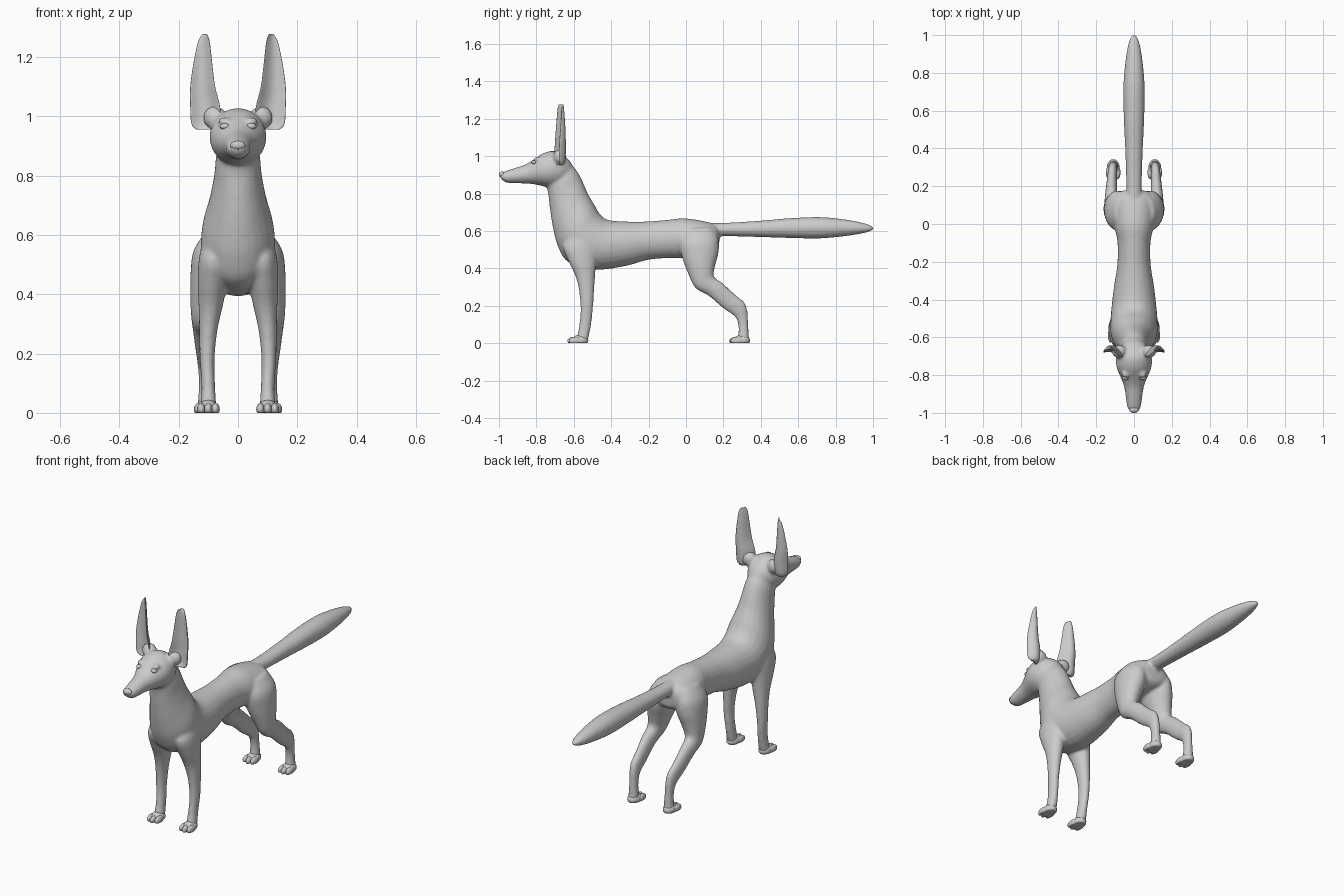
import bpy, bmesh
from math import cos, sin, pi
from mathutils import Vector, Matrix


def catmull(rows, steps=4):
    # smooth interpolation of ring parameters along a loft
    rows = [Vector(r) for r in rows]
    out = []
    for i in range(len(rows) - 1):
        p0, p1, p2 = rows[max(i - 1, 0)], rows[i], rows[i + 1]
        p3 = rows[min(i + 2, len(rows) - 1)]
        for k in range(steps):
            t = k / steps
            out.append(p1 + (p2 - p0) * (0.5 * t)
                       + (p0 * 2 - p1 * 5 + p2 * 4 - p3) * (0.5 * t * t)
                       + (p1 * 3 - p0 - p2 * 3 + p3) * (0.5 * t ** 3))
    return out + [rows[-1]]


def skin(bm, rings):
    loops = [[bm.verts.new(p) for p in ring] for ring in rings]
    n = len(loops[0])
    for a, b in zip(loops, loops[1:]):
        for i in range(n):
            j = (i + 1) % n
            bm.faces.new((a[i], a[j], b[j], b[i]))
    bm.faces.new(loops[0])
    bm.faces.new(loops[-1])


def loft(bm, rows, side=1, n=24):
    # row: first edge (y, z), opposite edge (y, z), half width, centre x
    rings = []
    for y1, z1, y2, z2, w, x in catmull(rows):
        c = Vector((x * side, (y1 + y2) / 2, (z1 + z2) / 2))
        v = Vector((0, (y1 - y2) / 2, (z1 - z2) / 2))
        rings.append([c + v * sin(2 * pi * i / n) + Vector((w * cos(2 * pi * i / n), 0, 0))
                      for i in range(n)])
    skin(bm, rings)


def ball(bm, c, r):
    bmesh.ops.create_uvsphere(bm, u_segments=20, v_segments=12, radius=1,
                              matrix=Matrix.Translation(c) @ Matrix.Diagonal((*r, 1)))


def finish(name, bm):
    bmesh.ops.recalc_face_normals(bm, faces=bm.faces[:])
    for f in bm.faces:
        f.smooth = True
    me = bpy.data.meshes.new(name)
    bm.to_mesh(me)
    bm.free()
    ob = bpy.data.objects.new(name, me)
    bpy.context.collection.objects.link(ob)
    return ob


# Body: torso and neck, head, tail and legs fused into one skin
bm = bmesh.new()
loft(bm, [(.178, .60, .178, .54, .05, 0), (.14, .64, .155, .49, .10, 0),
          (0, .667, 0, .455, .105, 0), (-.10, .659, -.08, .455, .088, 0),
          (-.22, .65, -.20, .446, .088, 0), (-.34, .651, -.32, .413, .106, 0),
          (-.42, .66, -.48, .393, .12, 0), (-.46, .69, -.625, .43, .126, 0),
          (-.49, .74, -.682, .51, .12, 0), (-.525, .80, -.712, .62, .097, 0),
          (-.555, .87, -.729, .73, .08, 0), (-.59, .93, -.737, .80, .074, 0),
          (-.65, .98, -.75, .85, .06, 0)])
loft(bm, [(-.60, .94, -.64, .87, .04, 0), (-.635, .99, -.68, .84, .077, 0),
          (-.70, 1.027, -.72, .833, .095, 0), (-.76, 1.017, -.76, .838, .092, 0),
          (-.81, .985, -.80, .847, .074, 0), (-.86, .955, -.85, .853, .054, 0),
          (-.92, .935, -.92, .855, .043, 0), (-.97, .918, -.96, .858, .037, 0),
          (-.998, .905, -.988, .875, .022, 0)])
loft(bm, [(.10, .645, .10, .575, .04, 0), (.22, .644, .22, .572, .041, 0),
          (.40, .655, .40, .567, .047, 0), (.55, .668, .55, .562, .054, 0),
          (.72, .674, .72, .56, .057, 0), (.86, .66, .86, .573, .046, 0),
          (.95, .642, .95, .588, .031, 0), (.99, .628, .99, .60, .017, 0),
          (1.003, .617, 1.003, .608, .005, 0)])
for s in (-1, 1):
    # front legs
    loft(bm, [(-.61, .59, -.49, .59, .035, .08), (-.658, .52, -.475, .52, .05, .082),
              (-.63, .44, -.48, .43, .049, .087), (-.592, .36, -.486, .36, .041, .092),
              (-.572, .28, -.491, .28, .031, .10), (-.564, .18, -.498, .18, .025, .104),
              (-.572, .09, -.508, .09, .023, .10), (-.587, .015, -.525, .015, .028, .10)], s)
    # hind legs
    loft(bm, [(-.01, .61, .14, .62, .04, .065), (-.035, .54, .172, .56, .066, .083),
              (-.022, .46, .175, .49, .07, .09), (.012, .37, .155, .41, .055, .106),
              (.05, .295, .15, .355, .041, .117), (.122, .252, .195, .322, .033, .12),
              (.20, .185, .262, .26, .027, .117), (.262, .14, .32, .205, .024, .113),
              (.28, .09, .333, .10, .022, .11), (.277, .015, .337, .015, .028, .11)], s)
    # brows and ear roots
    ball(bm, (.045 * s, -.795, .985), (.022, .02, .012))
    ball(bm, (.078 * s, -.675, .995), (.04, .035, .04))
body = finish("body", bm)
rm = body.modifiers.new("fuse", 'REMESH')
rm.mode = 'VOXEL'
rm.voxel_size = 0.008
rm.use_smooth_shade = True
sm = body.modifiers.new("soften", 'SMOOTH')
sm.factor = 0.5
sm.iterations = 6

# Ears: tall cupped blades opening forward
bm = bmesh.new()
ear = [(.955, .08, .14, -.685, .012, .015), (.975, .062, .157, -.69, .013, .03),
       (1.03, .060, .161, -.69, .013, .034), (1.10, .077, .161, -.686, .012, .03),
       (1.18, .087, .150, -.68, .010, .022), (1.25, .095, .135, -.674, .008, .012),
       (1.277, .104, .12, -.668, .004, .004)]
for s in (-1, 1):
    rings = []
    for z, xi, xo, y, t, bow in catmull(ear):
        ring = []
        for i in range(28):
            a = 2 * pi * i / 28
            u = cos(a)
            ring.append(((((xi + xo) / 2 + (xo - xi) / 2 * u) * s),
                         y + t * sin(a) + bow * (1 - u * u) + .012 * u, z))
        rings.append(ring)
    skin(bm, rings)
finish("ears", bm)

# Paws: flat-soled pad with three toes
bm = bmesh.new()
for s in (-1, 1):
    for x, y in ((.10, -.555), (.11, .31)):
        ball(bm, (x * s, y - .012, .014), (.034, .045, .03))
        for d in (-.024, 0, .024):
            ball(bm, (x * s + d, y - .045 + abs(d) * .3, .012), (.0145, .034, .021))
for v in bm.verts:
    v.co.z = max(v.co.z, 0)
finish("paws", bm)

# Eyes
bm = bmesh.new()
for s in (-1, 1):
    ball(bm, (.044 * s, -.812, .966), (.018, .014, .011))
finish("eyes", bm)

# Nose
bm = bmesh.new()
ball(bm, (0, -.983, .902), (.026, .017, .016))
finish("nose", bm)
